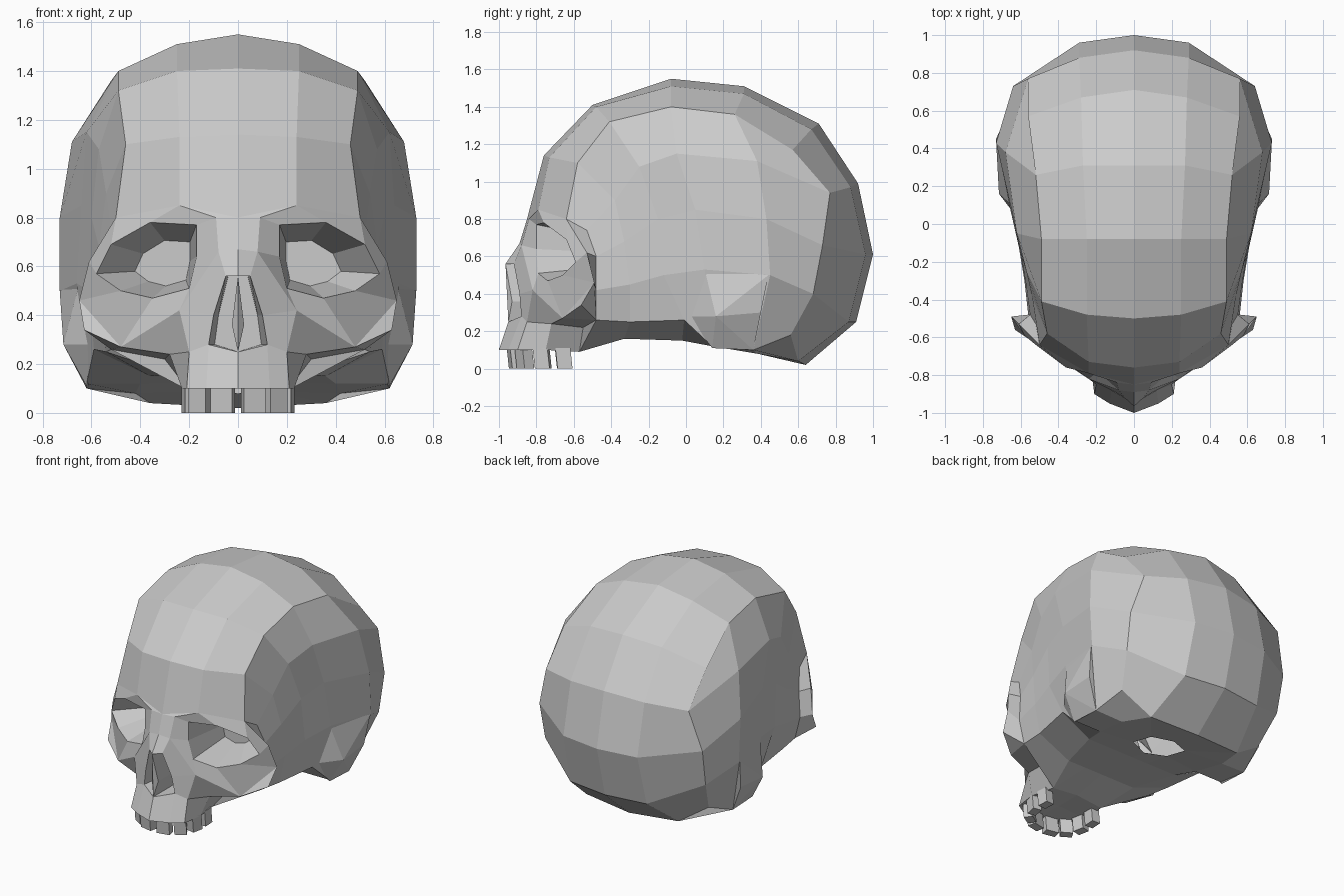
import bpy, bmesh
from math import atan2
from mathutils import Matrix

if "Cube" in bpy.data.objects:
    bpy.data.objects.remove(bpy.data.objects["Cube"])


def make_object(name, bm):
    bmesh.ops.remove_doubles(bm, verts=bm.verts[:], dist=0.002)
    bmesh.ops.recalc_face_normals(bm, faces=bm.faces[:])
    mesh = bpy.data.meshes.new(name)
    bm.to_mesh(mesh)
    bm.free()
    obj = bpy.data.objects.new(name, mesh)
    bpy.context.collection.objects.link(obj)
    return obj


skull = bmesh.new()


def face(*pts):
    """Add one face and its mirror image."""
    pts = list(dict.fromkeys(pts))
    if len(pts) < 3:
        return
    for s in (1, -1):
        skull.faces.new([skull.verts.new((s * x, y, z)) for x, y, z in pts])


def loft(a, b, skip=()):
    """Bridge two profile lines with equal point counts."""
    for i in range(len(a) - 1):
        if i not in skip:
            face(a[i], a[i + 1], b[i + 1], b[i])


# Vault: three profile lines running from brow over the top to the nape
mid = [(0, y, z) for y, z in [(-.85, .80), (-.76, 1.14), (-.50, 1.41), (-.08, 1.55), (.31, 1.51),
                             (.71, 1.31), (.92, .99), (1, .61), (.91, .25), (.64, .02)]]
quarter = [(.24, -.79, .85), (.24, -.73, 1.13), (.25, -.48, 1.40), (.25, -.08, 1.51), (.27, .31, 1.47),
           (.28, .67, 1.28), (.29, .88, .97), (.29, .96, .61), (.30, .87, .25), (.36, .60, .04)]
temple = [(.50, -.64, .80), (.46, -.58, 1.10), (.49, -.41, 1.32), (.49, -.08, 1.40), (.52, .26, 1.36),
          (.56, .57, 1.17), (.56, .77, .94), (.64, .73, .66), (.63, .68, .40), (.57, .56, .18)]
loft(mid, quarter)
loft(quarter, temple)

# Side walls: rows from the temple line down to the base edge
side = [
    temple[:6],
    [(.52, -.53, .74), (.54, -.38, .90), (.57, -.25, 1.08), (.62, -.05, 1.15), (.68, .38, 1.11), temple[6]],
    [(.55, -.48, .60), (.57, -.33, .68), (.60, -.15, .80), (.64, .05, .85), (.73, .43, .80), temple[7]],
    [(.56, -.48, .42), (.58, -.30, .45), (.61, -.12, .50), (.66, .10, .53), (.73, .45, .50), temple[8]],
    [(.52, -.48, .26), (.54, -.30, .25), (.59, -.01, .26), (.62, .14, .12), (.62, .36, .10), temple[9]],
]
for upper, lower in zip(side, side[1:]):
    loft(upper, lower)

# Underside with the spinal opening
base_mid = [(0, y, z) for y, z in [(-.57, .11), (-.33, .16), (-.02, .15), (.10, .13), (.40, .08)]] + [mid[9]]
base_out = [(.20, -.57, .09), (.27, -.33, .16), (.36, -.02, .15), (.40, .14, .12), (.42, .38, .08), quarter[9]]
base_in = [base_out[0], (.13, -.33, .16), (.13, -.02, .15), (.14, .16, .13), (.14, .34, .09), quarter[9]]
loft(side[4], base_out)
loft(base_out, base_in)
loft(base_in, base_mid, skip=(3,))

# Eye socket: rim, outer ring of brow and cheek, tapered recess
rim = [(.17, -.80, .77), (.36, -.76, .78), (.52, -.64, .69), (.58, -.59, .57),
       (.48, -.66, .50), (.35, -.74, .47), (.20, -.79, .51), (.17, -.80, .64)]
ring = [(.09, -.84, .80), quarter[0], temple[0], (.61, -.53, .62),
        (.65, -.49, .46), (.48, -.66, .27), (.24, -.82, .42), (.08, -.88, .66)]
recess = [(.29 + .55 * (x - .34), -.45, .61 + .6 * (z - .62)) for x, y, z in rim]
loft(rim + rim[:1], ring + ring[:1])
loft(rim + rim[:1], recess + recess[:1])
face(*recess)

# Cheekbone: lower outer corner, then back to the temple wall
corner = (.63, -.56, .34)
face(ring[4], ring[5], corner)
loft(ring[2:5] + [corner], [row[0] for row in side[1:]])
face(corner, ring[5], side[4][0])
face(temple[0], temple[1], side[1][1], side[1][0])

# Nasal bridge, opening, cavity and septum
bridge = [mid[0], (0, -.89, .67), (0, -.965, .56)]
nose = [bridge[2], (.05, -.92, .56), (.10, -.89, .40), (.12, -.88, .28), (0, -.95, .25)]
face(mid[0], ring[0], ring[1])
loft(bridge, [ring[0], ring[7], nose[1]])
face(ring[7], ring[6], nose[2], nose[1])
cavity = [(x * .8, -.72, z) for x, _, z in nose]
loft(nose, cavity)
face(*cavity)
septum = [nose[0], (.025, -.93, .36), nose[4]]
loft(septum, [(x, -.72, z) for x, _, z in septum])
face(*septum)

# Upper jaw and palate
upper = [nose[4], nose[3], (.20, -.85, .25), (.28, -.72, .24), (.30, -.55, .22)]
gum = [(0, -1, .10), (.13, -.95, .10), (.21, -.90, .10), (.23, -.75, .10), base_out[0]]
loft(upper, gum)
loft(gum, [(0, y, .11) for _, y, _ in gum])
face(ring[6], nose[2], nose[3], upper[2])
face(ring[6], upper[2], upper[3], ring[5])
face(ring[5], upper[3], upper[4], side[4][0])
face(upper[4], gum[4], side[4][0])
make_object("skull", skull)

# Bony swellings behind the ears, flush with the side wall at the back
for s, label in ((1, "right"), (-1, "left")):
    bm = bmesh.new()
    for x, y, z in [(.65, .10, .53), (.60, .01, .28), (.715, .16, .28), (.62, .14, .11),
                    (.73, .44, .50), (.71, .40, .30), (.62, .36, .10), (.50, .30, .20)]:
        bm.verts.new((s * x, y, z))
    bmesh.ops.convex_hull(bm, input=bm.verts[:])
    make_object("ear_bone_" + label, bm)

# Upper teeth along the jaw arch
bm = bmesh.new()
for x, y, dx, dy, w in [(.062, -.92, .95, .2, .09), (.152, -.87, .8, .5, .08),
                        (.195, -.775, .2, 1, .08), (.195, -.66, -.05, 1, .08)]:
    for s in (1, -1):
        m = (Matrix.Translation((s * x, y, .055)) @ Matrix.Rotation(s * atan2(dy, dx), 4, 'Z')
             @ Matrix.Diagonal((w, .06, .11, 1)))
        for p in bmesh.ops.create_cube(bm, size=1, matrix=m)["verts"]:
            if p.co.z < .05:
                p.co.y += .012
make_object("teeth", bm)
